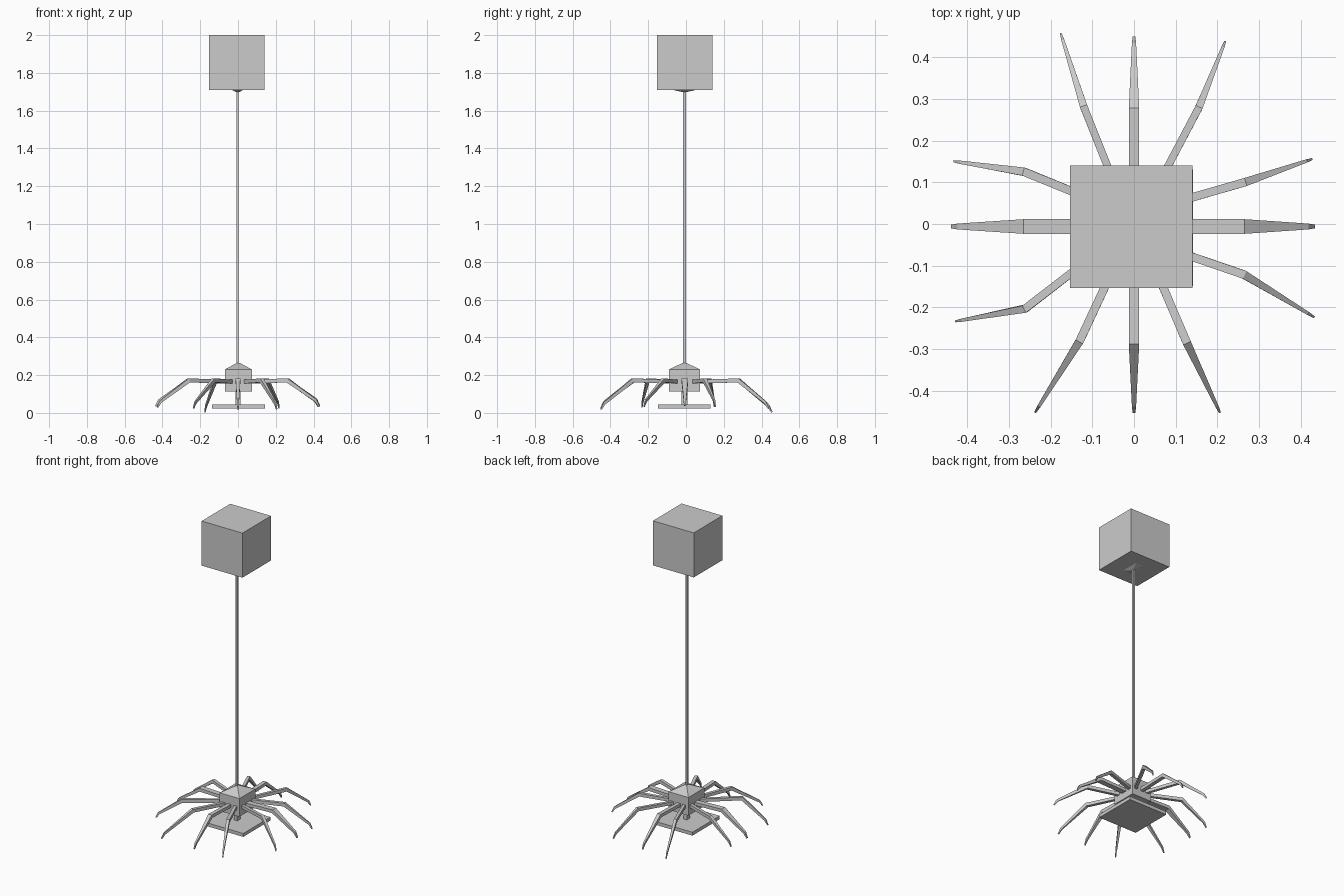
import bpy
from mathutils import Vector


def loft(name, rings):
    """Skin a list of four-sided rings into a closed, flat-shaded solid."""
    verts = [v for r in rings for v in r]
    faces = [(0, 3, 2, 1)]
    for k in range(len(rings) - 1):
        a = 4 * k
        faces += [(a + i, a + (i + 1) % 4, a + 4 + (i + 1) % 4, a + 4 + i) for i in range(4)]
    n = len(verts)
    faces.append((n - 4, n - 3, n - 2, n - 1))
    me = bpy.data.meshes.new(name)
    me.from_pydata(verts, [], faces)
    ob = bpy.data.objects.new(name, me)
    bpy.context.collection.objects.link(ob)
    return ob


def stack(name, cx, cy, levels):
    """Vertical solid from (half x, half y, z) levels."""
    loft(name, [[(cx - a, cy - b, z), (cx + a, cy - b, z),
                 (cx + a, cy + b, z), (cx - a, cy + b, z)] for a, b, z in levels])


def leg(name, start, knee, tip, tip_z, width):
    """Bent, tapering leg with a small claw-like end."""
    ankle = Vector(knee).lerp(Vector(tip), 0.9)
    path = [(*start, 0.165), (*knee, 0.172), (*ankle, tip_z + 0.035), (*tip, tip_z + 0.004)]
    sizes = [(width, 0.02), (width, 0.022), (width * 0.4, 0.014), (width * 0.25, 0.007)]
    pts = [Vector(p) for p in path]
    rings = []
    for i, p in enumerate(pts):
        t = (pts[min(i + 1, 3)] - pts[max(i - 1, 0)]).normalized()
        side = t.cross(Vector((0, 0, 1))).normalized()
        up = side.cross(t)
        w, h = sizes[i][0] / 2, sizes[i][1] / 2
        rings.append([p - side * w - up * h, p + side * w - up * h,
                      p + side * w + up * h, p - side * w + up * h])
    loft(name, rings)


# Head block, shallow collar and pole
stack("top_block", -0.007, -0.007, [(0.147, 0.147, 1.71), (0.147, 0.147, 2.0)])
stack("pole_collar", -0.002, -0.008, [(0.008, 0.01, 1.698), (0.032, 0.065, 1.711)])
stack("pole", -0.002, -0.009, [(0.005, 0.008, 0.25), (0.005, 0.008, 1.705)])

# Hub with pyramid roof, stem and base plate
stack("hub", 0.002, -0.008, [(0.071, 0.082, 0.112), (0.071, 0.082, 0.23)])
stack("hub_roof", 0.002, -0.008, [(0.071, 0.082, 0.23), (0.007, 0.009, 0.265)])
stack("stem", 0.0, -0.008, [(0.012, 0.017, 0.04), (0.012, 0.017, 0.115)])
stack("base_plate", 0.002, -0.009, [(0.14, 0.14, 0.022), (0.14, 0.14, 0.044)])

# Twelve legs: start, knee, tip, tip height, width
legs = [
    ((0.0, 0.05), (0.0, 0.275), (0.0, 0.447), 0.012, 0.025),
    ((0.04, 0.06), (0.155, 0.278), (0.218, 0.436), 0.02, 0.018),
    ((0.05, 0.038), (0.265, 0.1), (0.425, 0.155), 0.03, 0.02),
    ((0.05, -0.006), (0.262, -0.006), (0.431, -0.006), 0.035, 0.035),
    ((0.05, -0.048), (0.263, -0.121), (0.43, -0.222), 0.03, 0.02),
    ((0.035, -0.07), (0.126, -0.283), (0.205, -0.45), 0.015, 0.02),
    ((0.0, -0.06), (0.0, -0.285), (0.0, -0.45), 0.015, 0.025),
    ((-0.032, -0.07), (-0.13, -0.28), (-0.236, -0.45), 0.02, 0.02),
    ((-0.05, -0.04), (-0.261, -0.203), (-0.426, -0.233), 0.025, 0.019),
    ((-0.05, -0.006), (-0.262, -0.006), (-0.436, -0.006), 0.03, 0.035),
    ((-0.05, 0.038), (-0.263, 0.125), (-0.43, 0.15), 0.03, 0.02),
    ((-0.032, 0.06), (-0.12, 0.28), (-0.175, 0.455), 0.0, 0.018),
]
for i, spec in enumerate(legs):
    leg(f"leg_{i + 1}", *spec)
